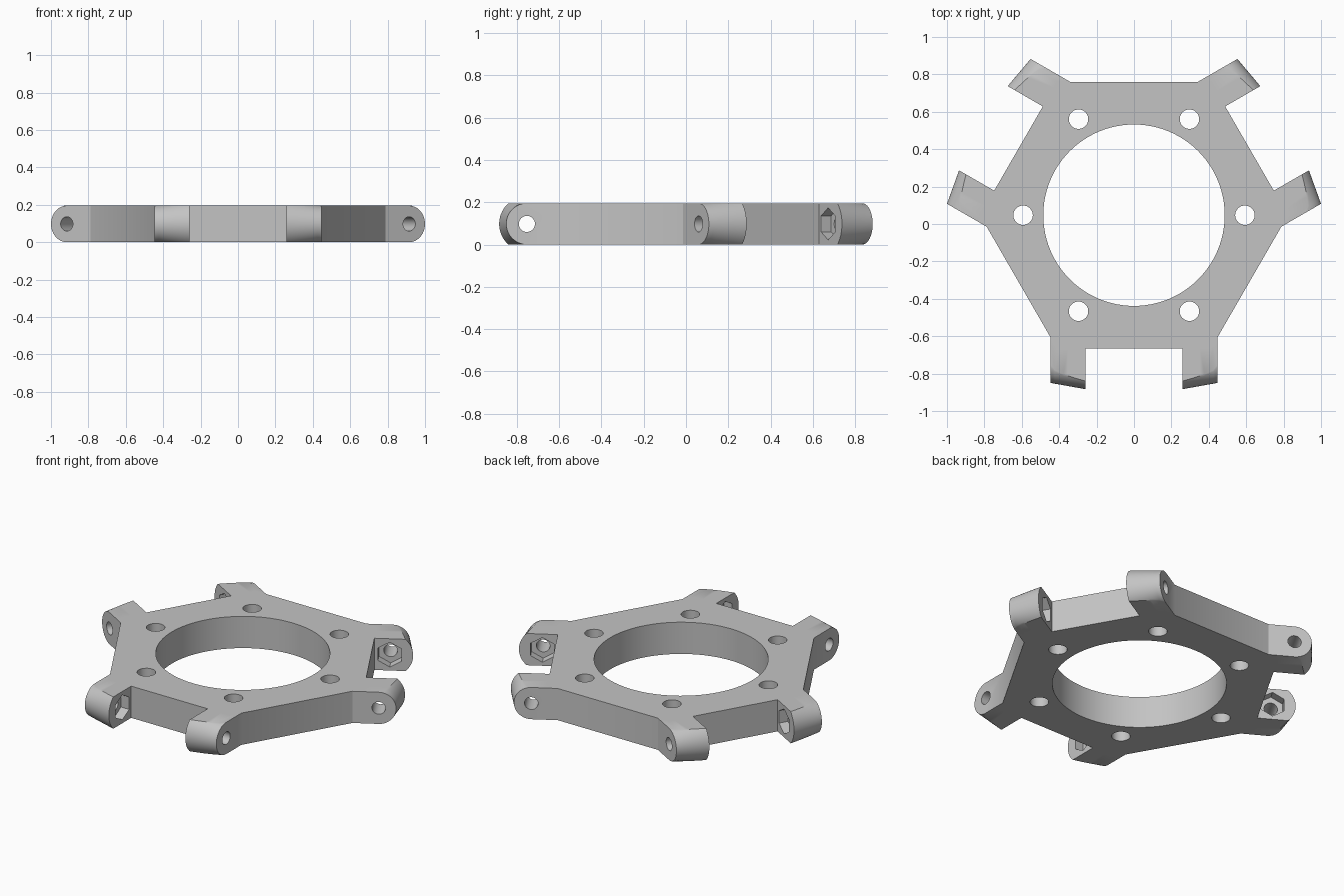
import bpy
import bmesh
from math import asin, cos, sin, pi, radians
from mathutils import Matrix, Vector

if "Cube" in bpy.data.objects:
    bpy.data.objects.remove(bpy.data.objects["Cube"], do_unlink=True)

H = 0.0975           # half thickness
APOTHEM = 0.713      # centre to flat side of the hexagon
PIN_Y = -0.799       # pin axis of a front lug
X_IN, X_OUT = 0.26, 0.447
R_IN, R_OUT = 0.131, H
CENTRE = Vector((0, 0.047, H))

grey = bpy.data.materials.new("light_grey")
grey.use_nodes = True
grey.diffuse_color = (0.55, 0.55, 0.55, 1)
grey.node_tree.nodes["Principled BSDF"].inputs["Base Color"].default_value = (0.55, 0.55, 0.55, 1)


def finish(bm, name):
    bmesh.ops.recalc_face_normals(bm, faces=bm.faces)
    mesh = bpy.data.meshes.new(name)
    bm.to_mesh(mesh)
    bm.free()
    mesh.materials.append(grey)
    obj = bpy.data.objects.new(name, mesh)
    bpy.context.collection.objects.link(obj)
    return obj


def cylinder(bm, radius, depth, sides, matrix):
    bmesh.ops.create_cone(bm, cap_ends=True, segments=sides, radius1=radius,
                          radius2=radius, depth=depth, matrix=matrix)


def lug_section(bm, x, radius, matrix, steps=24):
    # Round tip, cut off at the top and bottom of the plate
    limit = asin(min(1, H / radius))
    points = [(x, -0.62, -H)]
    for i in range(steps + 1):
        a = -limit + 2 * limit * i / steps
        points.append((x, PIN_Y - radius * cos(a), radius * sin(a)))
    points.append((x, -0.62, H))
    return [bm.verts.new(matrix @ Vector(p)) for p in points]


def add_lug(bm, matrix, sections=8):
    rings = []
    for i in range(sections + 1):
        t = i / sections
        rings.append(lug_section(bm, X_IN + (X_OUT - X_IN) * t,
                                 R_IN + (R_OUT - R_IN) * t, matrix))
    for a, b in zip(rings, rings[1:]):
        for i in range(len(a)):
            j = (i + 1) % len(a)
            bm.faces.new((a[i], a[j], b[j], b[i]))
    bm.faces.new(rings[0])
    bm.faces.new(rings[-1])


def combine(target, tool, operation):
    mod = target.modifiers.new(operation, "BOOLEAN")
    mod.operation = operation
    mod.solver = "EXACT"
    mod.object = tool
    graph = bpy.context.evaluated_depsgraph_get()
    mesh = bpy.data.meshes.new_from_object(target.evaluated_get(graph))
    target.modifiers.clear()
    target.data = mesh
    bpy.data.objects.remove(tool, do_unlink=True)


# Hexagonal plate
plate_bm = bmesh.new()
cylinder(plate_bm, APOTHEM / cos(pi / 6), 2 * H, 6, Matrix.Identity(4))
# Make sure flat sides face front and back
if not any(abs(f.normal.y + 1) < 0.01 for f in plate_bm.faces):
    bmesh.ops.rotate(plate_bm, verts=plate_bm.verts, matrix=Matrix.Rotation(pi / 6, 3, "Z"))
plate = finish(plate_bm, "mounting_plate")

# Three mirrored pairs of lugs with pin holes and nut pockets
lugs, holes, nuts = bmesh.new(), bmesh.new(), bmesh.new()
to_x = Matrix.Rotation(pi / 2, 4, "Y")
for k in range(3):
    turn = Matrix.Rotation(k * radians(120), 4, "Z")
    for side in (1, -1):
        place = turn @ Matrix.Diagonal((side, 1, 1, 1))
        add_lug(lugs, place)
        pin = turn @ Matrix.Translation((side * (X_IN + X_OUT) / 2, PIN_Y, 0)) @ to_x
        cylinder(holes, 0.038, 0.3, 32, pin)
        # Pocket opens on the inner face, with flats at top and bottom
        pocket = turn @ Matrix.Translation((side * X_IN, PIN_Y, 0)) @ to_x
        cylinder(nuts, 0.076, 0.11, 6, pocket @ Matrix.Rotation(pi / 2, 4, "Z"))

# Central bore and ring of bolt holes
cylinder(holes, 0.485, 1, 96, Matrix.Identity(4))
for k in range(6):
    spot = Matrix.Rotation(k * pi / 3, 4, "Z") @ Matrix.Translation((0.593, 0, 0))
    cylinder(holes, 0.052, 1, 32, spot)

combine(plate, finish(lugs, "lugs"), "UNION")
combine(plate, finish(holes, "hole_cutter"), "DIFFERENCE")
combine(plate, finish(nuts, "nut_cutter"), "DIFFERENCE")
plate.location = CENTRE

bpy.ops.object.select_all(action="DESELECT")
plate.select_set(True)
bpy.context.view_layer.objects.active = plate
bpy.ops.object.shade_smooth_by_angle(angle=radians(30))
